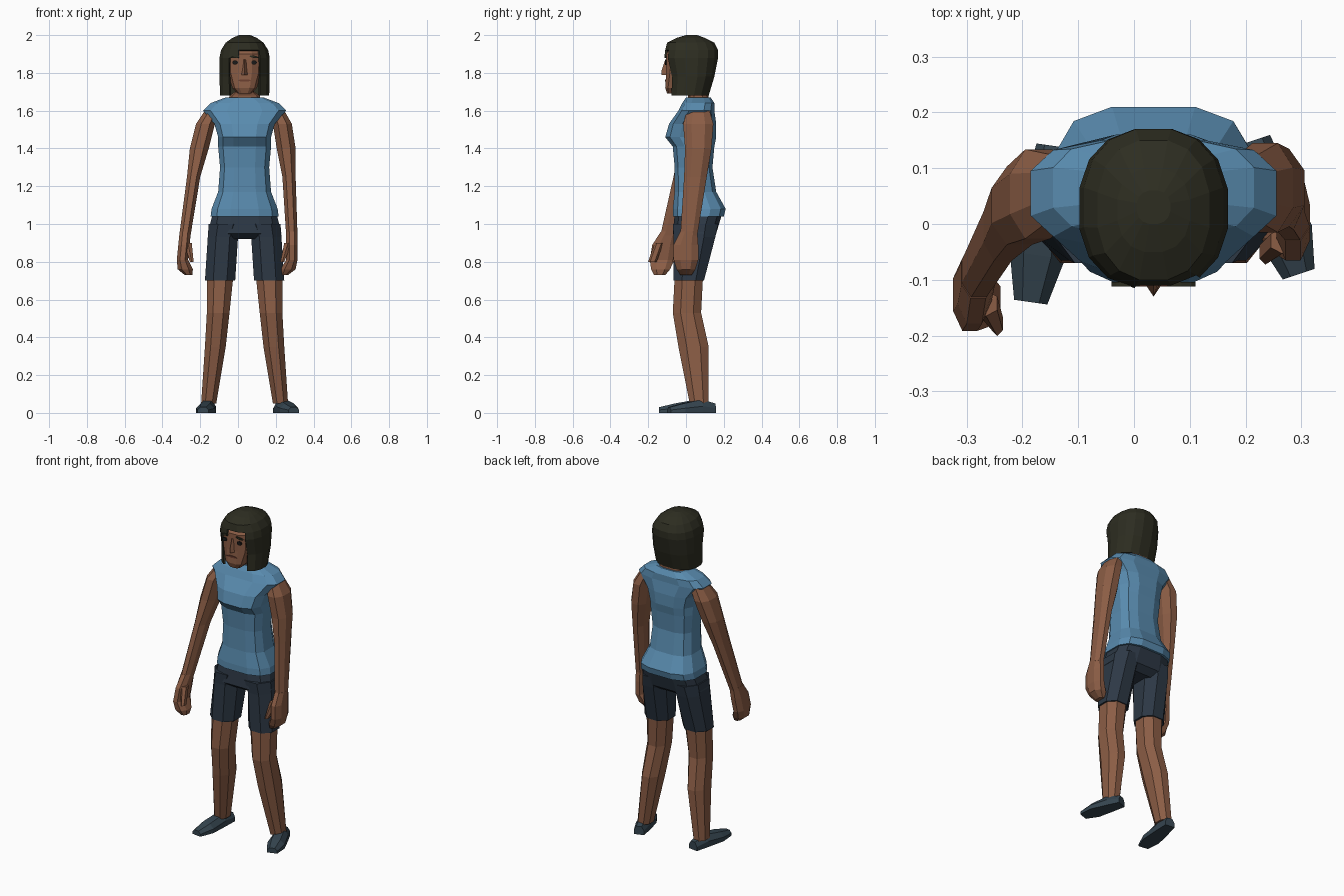
import bpy, bmesh, math
from mathutils import Vector

cube = bpy.data.objects.get("Cube")
if cube:
    bpy.data.objects.remove(cube, do_unlink=True)

MID = 0.035  # centre line of the body
SIDES = {"right": -1, "left": 1}


def material(name, *rgb):
    mat = bpy.data.materials.new(name)
    mat.use_nodes = True
    mat.diffuse_color = (*rgb, 1)
    shader = mat.node_tree.nodes["Principled BSDF"]
    shader.inputs["Base Color"].default_value = (*rgb, 1)
    shader.inputs["Roughness"].default_value = 0.9
    return mat


SKIN = material("brown skin", .26, .11, .06)
LIPS = material("dark lips", .15, .05, .03)
SHIRT = material("blue shirt", .1, .26, .43)
SHORTS = material("navy shorts", .026, .04, .06)
SHOES = material("slate shoes", .036, .06, .08)
HAIR = material("black hair", .026, .026, .015)
EYES = material("dark eyes", .01, .01, .01)


def loft(name, rings, mat, keep=None):
    """Skin a list of equal point rings, cap the ends, drop faces keep() rejects."""
    bm = bmesh.new()
    rows = [[bm.verts.new(point) for point in ring] for ring in rings]
    for lower, upper in zip(rows, rows[1:]):
        count = len(lower)
        for i in range(count):
            j = (i + 1) % count
            bm.faces.new((lower[i], lower[j], upper[j], upper[i]))
    bm.faces.new(reversed(rows[0]))
    bm.faces.new(rows[-1])
    bmesh.ops.recalc_face_normals(bm, faces=bm.faces)
    if keep:
        rejected = [f for f in bm.faces if not keep(f.calc_center_median())]
        bmesh.ops.delete(bm, geom=rejected, context="FACES")
    mesh = bpy.data.meshes.new(name)
    bm.to_mesh(mesh)
    bm.free()
    mesh.materials.append(mat)
    obj = bpy.data.objects.new(name, mesh)
    bpy.context.collection.objects.link(obj)
    return obj


def oval(x, y, z, width, depth, sides, power):
    """Level rounded ring; a lower power makes it squarer."""
    largest = math.cos(math.pi / sides) ** power

    def rounded(value):
        return math.copysign(abs(value) ** power, value) / largest

    angles = [math.tau * (i + .5) / sides for i in range(sides)]
    return [Vector((x + width * rounded(math.cos(a)), y + depth * rounded(math.sin(a)), z))
            for a in angles]


def body(name, rows, mat, sides=12, power=.65, keep=None):
    """Centred part; each row is height, half width, front, back."""
    rings = [oval(MID, (front + back) / 2, z, width, (back - front) / 2, sides, power)
             for z, width, front, back in rows]
    return loft(name, rings, mat, keep)


def limbs(name, rows, mat, sides=8, swing=False):
    """Pair of limbs; each row is height, offset, y, half width, half depth."""
    for label, sign in SIDES.items():
        rings = []
        for z, x, y, width, depth in rows:
            if swing and sign < 0:  # right arm reaches outward and forward
                drop = 1.6 - z
                x += drop * .1
                y -= drop * .16
            rings.append(oval(MID + sign * x, y, z, width, depth, sides, .9))
        loft(label + "_" + name, rings, mat)


# Shirt, with the shoulders overhanging the arms as cap sleeves
body("shirt", [
    (1.04, .18, -.07, .2), (1.08, .175, -.07, .21), (1.17, .14, -.06, .16),
    (1.3, .13, -.06, .14), (1.41, .14, -.07, .15), (1.46, .14, -.11, .16),
    (1.53, .16, -.09, .16), (1.6, .22, -.04, .15), (1.64, .18, -.02, .15),
    (1.67, .1, 0, .13)], SHIRT)

# Shorts
body("shorts_hips", [(.92, .13, -.03, .12), (.95, .195, -.07, .16),
                     (1.05, .17, -.06, .19)], SHORTS)
limbs("shorts_leg", [(.7, .13, .015, .08, .08), (.93, .115, .045, .08, .11),
                     (1, .1, .05, .09, .12)], SHORTS)

# Bare legs
limbs("leg", [(.05, .19, .07, .04, .05), (.35, .155, .04, .055, .08),
              (.53, .14, .005, .06, .075), (.72, .13, .015, .07, .075)], SKIN)

# Arms, and hands with curled fingers
limbs("arm", [(.94, .25, .015, .03, .045), (1.25, .235, .05, .035, .06),
              (1.4, .22, .065, .05, .07), (1.53, .2, .065, .05, .08),
              (1.6, .17, .065, .04, .06)], SKIN, swing=True)
limbs("hand", [(.73, .21, 0, .02, .03), (.76, .23, 0, .04, .05), (.81, .25, 0, .03, .065),
               (.89, .25, 0, .03, .065), (.96, .25, .015, .03, .045)], SKIN, swing=True)
limbs("thumb", [(.8, .2, -.05, .01, .02), (.9, .23, -.03, .02, .02)], SKIN, 6, True)


# Shoes lofted from heel to toe
def shoe(name, heel, toe):
    along = (toe - heel).normalized()
    across = Vector((-along.y, along.x, 0))
    half = [(1, 0), (1, .5), (.5, 1)]
    outline = half + [(-u, v) for u, v in reversed(half)]
    rings = []
    for step, width, height in ((0, .03, .05), (.3, .04, .07), (.7, .05, .05), (1, .03, .03)):
        centre = heel.lerp(toe, step)
        rings.append([centre + across * width * u + Vector((0, 0, height * v))
                      for u, v in outline])
    loft(name, rings, SHOES)


shoe("right_shoe", Vector((MID - .18, .14, 0)), Vector((MID - .22, -.14, 0)))
shoe("left_shoe", Vector((MID + .18, .15, 0)), Vector((MID + .26, -.09, 0)))

# Neck, head and nose
body("neck", [(1.63, .09, .01, .12), (1.68, .08, .01, .12), (1.7, .05, 0, .1),
              (1.78, .05, 0, .1)], SKIN)
body("head", [(1.69, .035, -.1, -.02), (1.72, .065, -.11, .05), (1.8, .09, -.105, .11),
              (1.9, .095, -.105, .13), (1.95, .06, -.07, .11)], SKIN)
loft("nose", [[(MID - width, -.1, z), (MID, tip, z), (MID + width, -.1, z)]
              for z, width, tip in ((1.79, .02, -.13), (1.81, .015, -.13), (1.87, .01, -.11))], SKIN)


# Face details as thin plates
def plate(name, offset, z, width, height, mat, tilt=0):
    rings = []
    for y in (-.112, -.104):
        circle = [math.tau * i / 8 for i in range(8)]
        rings.append([(MID + offset + width * math.cos(a), y,
                       z + height * math.sin(a) + tilt * width * math.cos(a)) for a in circle])
    loft(name, rings, mat)


for label, sign in SIDES.items():
    plate(label + "_eye", sign * .05, 1.855, .015, .012, EYES)
    plate(label + "_eyebrow", sign * .05, 1.885, .025, .006, HAIR, sign * -.15)
plate("mouth", 0, 1.76, .035, .006, LIPS)


# Bob hair: a shell open around the face, with a slanted fringe
def outside_face(point):
    fringe = 1.87 if point.x < MID - .05 else 1.91
    in_front = point.y < -.04 and abs(point.x - MID) < .095
    underneath = point.z < 1.69
    return not underneath and not (in_front and point.z < fringe)


hair = body("hair", [
    (1.68, .13, -.09, .12), (1.78, .133, -.09, .15), (1.88, .133, -.115, .17),
    (1.92, .125, -.11, .17), (1.96, .1, -.1, .15), (1.985, .065, -.05, .1),
    (2, .03, 0, .06)], HAIR, 16, .85, outside_face)
shell = hair.modifiers.new("thickness", "SOLIDIFY")
shell.thickness = .012
shell.offset = -1
